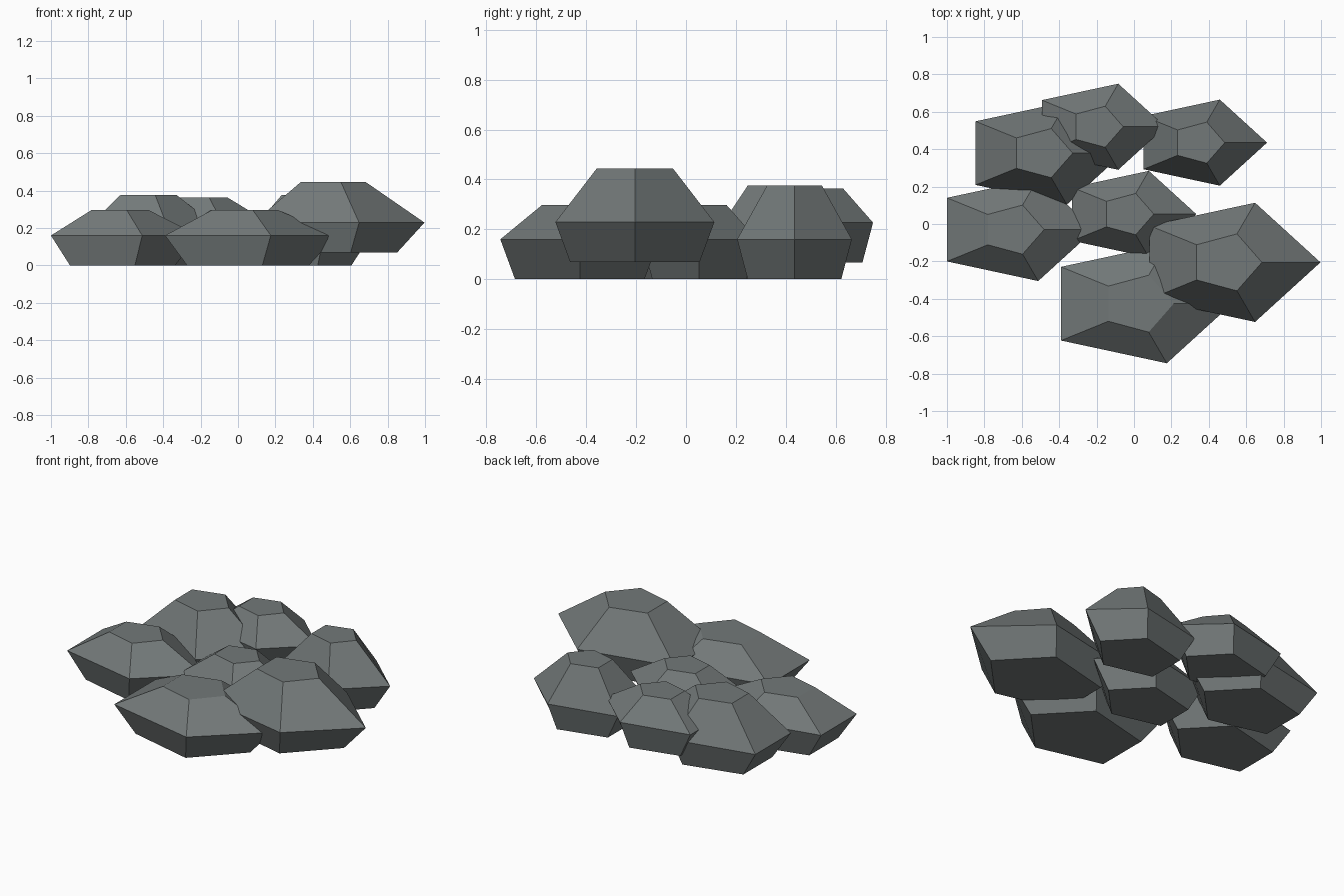
import bpy, bmesh
from math import cos, sin, tau

if "Cube" in bpy.data.objects:
    bpy.data.objects.remove(bpy.data.objects["Cube"])

SIDES = 5
LOW, TALL = 0.297, 0.376          # top heights of the two rock shapes
# ring radii (x, y) of a full-size rock
BASE, BELT, CROWN = (0.36, 0.273), (0.506, 0.335), (0.193, 0.16)


def rock(name, x, y, lift, scale, top):
    """Faceted five-sided boulder: base ring, wide belt, small flat crown."""
    bm = bmesh.new()
    rings = []
    for (rx, ry), z in ((BASE, 0), (BELT, 0.16), (CROWN, top)):
        rings.append([bm.verts.new((rx * scale * cos(tau * k / SIDES),
                                    ry * scale * sin(tau * k / SIDES), z))
                      for k in range(SIDES)])
    for lo, hi in zip(rings, rings[1:]):
        for k in range(SIDES):
            n = (k + 1) % SIDES
            bm.faces.new((lo[k], lo[n], hi[n], hi[k]))
    bm.faces.new(rings[0][::-1])
    bm.faces.new(rings[-1])
    mesh = bpy.data.meshes.new(name)
    bm.to_mesh(mesh)
    bm.free()
    mesh.materials.append(stone)
    obj = bpy.data.objects.new(name, mesh)
    obj.location = (x, y, lift)
    bpy.context.collection.objects.link(obj)


# Dark grey stone
stone = bpy.data.materials.new("stone")
stone.diffuse_color = (0.17, 0.19, 0.19, 1)
stone.use_nodes = True
stone.node_tree.nodes["Principled BSDF"].inputs["Base Color"].default_value = stone.diffuse_color

# Large rocks at the front
rock("front_right_rock", 0.491, -0.205, 0.069, 1.0, TALL)
rock("front_rock", 0.019, -0.426, 0, 1.0, LOW)
# Medium rocks on the left
rock("left_rock", -0.647, -0.03, 0, 0.863, LOW)
rock("back_left_rock", -0.494, 0.379, 0, 0.863, TALL)
# Small rocks in the middle and back
rock("centre_rock", -0.034, 0.053, 0, 0.725, LOW)
rock("back_right_rock", 0.346, 0.435, 0, 0.722, TALL)
rock("back_rock", -0.197, 0.52, 0.067, 0.722, LOW)
